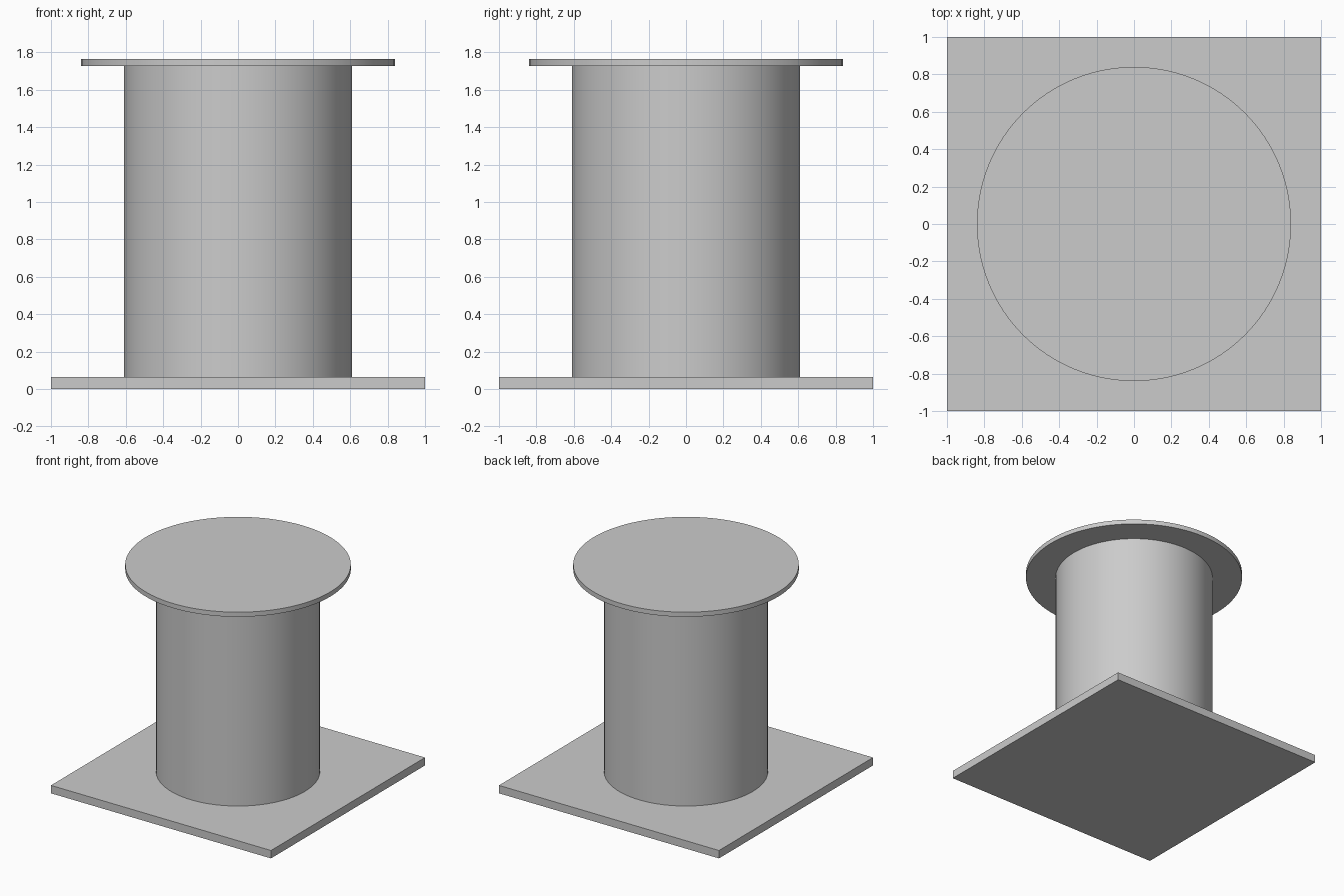
import bpy
import math

cube = bpy.data.objects.get("Cube")
if cube:
    bpy.data.objects.remove(cube, do_unlink=True)

# Single plain grey finish
GREY = (0.6, 0.6, 0.6, 1.0)
grey = bpy.data.materials.new("light_grey")
grey.use_nodes = True
grey.diffuse_color = GREY
grey.node_tree.nodes["Principled BSDF"].inputs["Base Color"].default_value = GREY

BASE_TOP, COLUMN_TOP, CAP_TOP = 0.065, 1.727, 1.765


def finish(name):
    obj = bpy.context.object
    obj.name = obj.data.name = name
    obj.data.materials.append(grey)
    return obj


def round_part(name, radius, bottom, top):
    bpy.ops.mesh.primitive_cylinder_add(
        vertices=96, radius=radius, depth=top - bottom,
        location=(0, 0, (bottom + top) / 2))
    bpy.ops.object.shade_smooth_by_angle(angle=math.radians(30))
    return finish(name)


# Square base plate
bpy.ops.mesh.primitive_cube_add(size=1, location=(0, 0, BASE_TOP / 2))
base = finish("base_plate")
base.scale = (2, 2, BASE_TOP)
bpy.ops.object.transform_apply(location=False, rotation=False, scale=True)

# Round column and the wider disc on top
round_part("column", 0.61, BASE_TOP, COLUMN_TOP)
round_part("top_disc", 0.84, COLUMN_TOP, CAP_TOP)
